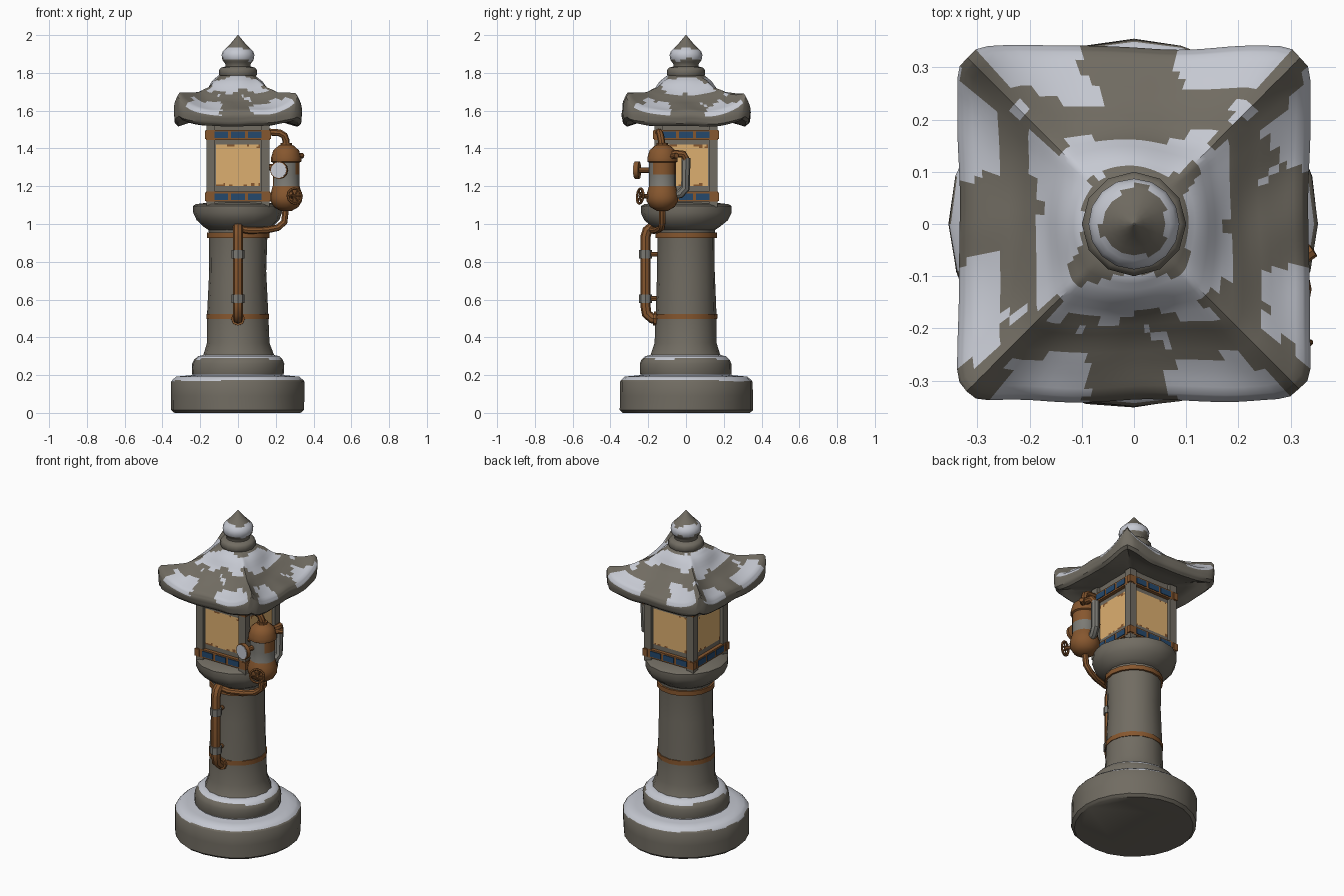
import bpy, bmesh, math
from mathutils import Vector, Matrix, noise

if "Cube" in bpy.data.objects:
    bpy.data.objects.remove(bpy.data.objects["Cube"])


def material(name, rgb):
    m = bpy.data.materials.new(name)
    m.diffuse_color = (*rgb, 1)
    m.use_nodes = True
    m.node_tree.nodes["Principled BSDF"].inputs["Base Color"].default_value = m.diffuse_color
    return m


STONE = material("stone", (0.165, 0.15, 0.122))
SNOW = material("snow", (0.56, 0.58, 0.64))
RUST = material("rusty copper", (0.24, 0.095, 0.028))
BLUE = material("dark blue enamel", (0.018, 0.065, 0.15))
GLOW = material("amber paper", (0.72, 0.43, 0.16))
METAL = material("grey metal", (0.2, 0.195, 0.175))


def wob(p, scale=6.0):
    return noise.noise(Vector(p) * scale)


def finish(name, bm, mats, rule=None):
    """Make an object from a bmesh; rule(centre, normal) gives a material slot."""
    bmesh.ops.recalc_face_normals(bm, faces=bm.faces)
    bm.normal_update()
    for f in bm.faces:
        if rule:
            f.material_index = rule(f.calc_center_median(), f.normal)
    me = bpy.data.meshes.new(name)
    bm.to_mesh(me)
    bm.free()
    for m in mats:
        me.materials.append(m)
    ob = bpy.data.objects.new(name, me)
    bpy.context.collection.objects.link(ob)
    return ob


def lathe(name, prof, segs, mats, rule=None, centre=(0, 0), rough=0.0, shape=None):
    """Rings stacked along (radius, z) profile; shape() may bend each ring."""
    bm = bmesh.new()
    rings = []
    for r, z in prof:
        ring = []
        for i in range(segs):
            a = 2 * math.pi * i / segs
            p = shape(r, z, a) if shape else Vector((r * math.cos(a), r * math.sin(a), z))
            k = 1 + rough * wob(p, 5) / max(r, 0.05)
            ring.append(bm.verts.new((p.x * k + centre[0], p.y * k + centre[1], p.z)))
        rings.append(ring)
    for lo, hi in zip(rings, rings[1:]):
        for i in range(segs):
            j = (i + 1) % segs
            bm.faces.new((lo[i], lo[j], hi[j], hi[i]))
    bm.faces.new(rings[0][::-1])
    bm.faces.new(rings[-1])
    return finish(name, bm, mats, rule)


def box(name, lo, hi, mat, turn=0):
    bm = bmesh.new()
    bmesh.ops.create_cube(bm, size=1)
    for v in bm.verts:
        v.co = Vector([l + (h - l) * (c + 0.5) for l, h, c in zip(lo, hi, v.co)])
    bm.transform(Matrix.Rotation(turn * math.pi / 2, 4, 'Z'))
    return finish(name, bm, [mat])


def tube(name, pts, r, mat, res=2, cyclic=False):
    cu = bpy.data.curves.new(name, 'CURVE')
    cu.dimensions = '3D'
    cu.bevel_depth, cu.bevel_resolution, cu.use_fill_caps = r, res, True
    sp = cu.splines.new('POLY')
    sp.points.add(len(pts) - 1)
    for q, p in zip(sp.points, pts):
        q.co = (*p, 1)
    sp.use_cyclic_u = cyclic
    cu.materials.append(mat)
    ob = bpy.data.objects.new(name, cu)
    bpy.context.collection.objects.link(ob)
    return ob


def resample(prof, n):
    out = []
    for (r0, z0), (r1, z1) in zip(prof, prof[1:]):
        out += [(r0 + (r1 - r0) * k / n, z0 + (z1 - z0) * k / n) for k in range(n)]
    return out + [prof[-1]]


# --- plinth, with snow lying on its two ledges
def ledge_snow(c, n):
    w = 0.012 * wob(c, 9)
    return int(0.172 + w < c.z < 0.205 or (0.284 + w < c.z < 0.32 and n.z > 0.15))


plinth = [(0.335, 0), (0.352, 0.015), (0.352, 0.165), (0.345, 0.175), (0.325, 0.192), (0.24, 0.2),
          (0.243, 0.21), (0.243, 0.26), (0.235, 0.28), (0.215, 0.3), (0.17, 0.31)]
lathe("plinth", resample(plinth, 2), 24, [STONE, SNOW], ledge_snow, rough=0.008)

# --- pillar, its metal bands and the platform
lathe("pillar", [(0.195, 0.29), (0.185, 0.31), (0.165, 0.37), (0.16, 0.5), (0.152, 0.75),
                 (0.153, 0.95), (0.16, 1.0)], 16, [STONE], rough=0.008)
for z in (0.51, 0.94):
    lathe("pillar_band", [(0.14, z - 0.015), (0.164, z - 0.014), (0.164, z + 0.014), (0.14, z + 0.015)],
          16, [RUST], rough=0.005)
lathe("platform", [(0.15, 0.965), (0.18, 0.985), (0.22, 1.02), (0.237, 1.06), (0.236, 1.095),
                   (0.22, 1.105), (0.14, 1.115)], 16, [STONE], rough=0.012)

# --- lantern chamber
box("chamber", (-0.148, -0.148, 1.09), (0.148, 0.148, 1.56), STONE)


def window_rust(c, n):
    s = max(abs(c.x), abs(c.y)) > 0.1499
    t = min(abs(c.x), abs(c.y))
    edge = (abs(c.z - 1.31) > 0.095) and t > 0.07
    return int(s and (edge or abs(c.z - 1.31) > 0.102) and wob(c, 45) > 0.12)


for k in range(4):
    box("corner_post", (-0.168, -0.168, 1.09), (-0.122, -0.122, 1.54), STONE, k)
    # amber window with ragged rusty edges
    bm = bmesh.new()
    bmesh.ops.create_grid(bm, x_segments=24, y_segments=24, size=1)
    for v in bm.verts:
        v.co = Vector((v.co.x * 0.117, -0.152, 1.31 + v.co.y * 0.11))
    bm.transform(Matrix.Rotation(k * math.pi / 2, 4, 'Z'))
    win = finish("window", bm, [GLOW, RUST], window_rust)
    # copper rails with blue inlays
    for z in (1.145, 1.472):
        box("rail", (-0.166, -0.169, z - 0.026), (0.166, -0.145, z + 0.026), RUST, k)
        for x in (-0.088, 0, 0.088):
            box("blue_inlay", (x - 0.036, -0.173, z - 0.017), (x + 0.036, -0.168, z + 0.017), BLUE, k)
        box("rail_corner", (-0.174, -0.174, z - 0.022), (-0.145, -0.145, z + 0.022), RUST, k)


# --- roof: square rings with lifted corners
def roof_shape(r, z, a):
    c, s = abs(math.cos(a)), abs(math.sin(a))
    t = min(c, s) / max(c, s)
    sq = min(1 / max(c, s), 1.33)
    f = min(max((r - 0.09) / 0.1, 0), 1)
    k = r * (1 + (sq - 1) * f)
    lift = t ** 4 * 0.1 * min(max((r - 0.1) / 0.235, 0), 1) ** 1.3
    if z < 1.565:
        lift *= 0.35
    p = Vector((k * math.cos(a), k * math.sin(a), z + lift))
    p.z += 0.01 * wob(p, 8) * f
    return p


def roof_snow(c, n):
    x, y = abs(c.x), abs(c.y)
    d, t = max(x, y), min(x, y)
    w = 0.035 * wob(c, 11)
    if n.z < 0.1 or c.z < 1.57:
        return 0
    upper = 0.105 < d + w < 0.178 and (d - t > 0.015 + w or d < 0.14)
    eave = d + w > 0.25 and 0.085 < t + w * 1.6 and d - t > 0.04 + w
    return int(upper or eave or (0.2 < d < 0.24 and wob(c, 16) > 0.42))


roof = [(0.14, 1.545), (0.25, 1.54), (0.315, 1.52), (0.332, 1.535), (0.338, 1.575), (0.325, 1.598),
        (0.28, 1.62), (0.22, 1.655), (0.17, 1.70), (0.135, 1.755), (0.1, 1.785), (0.06, 1.79)]
lathe("roof", resample(roof, 3), 128, [STONE, SNOW], roof_snow, rough=0.012, shape=roof_shape)

# --- finial: collar, snowy bulb and point
lathe("finial_collar", [(0.085, 1.77), (0.1, 1.79), (0.1, 1.815), (0.09, 1.828), (0.06, 1.835)], 12, [STONE])
bulb = [(0.065, 1.82), (0.066, 1.845), (0.083, 1.87), (0.087, 1.895), (0.08, 1.915), (0.06, 1.935),
        (0.035, 1.96), (0.002, 2.0)]
lathe("finial", resample(bulb, 2), 16, [STONE, SNOW],
      lambda c, n: int(1.872 < c.z + 0.02 * wob(c, 20) < 1.932))

# --- downpipe on the front of the pillar
tube("downpipe", [(0, -0.14, 0.495), (0, -0.18, 0.5), (0, -0.208, 0.525), (0, -0.215, 0.57), (0, -0.215, 0.93),
                  (0, -0.205, 0.965), (0, -0.18, 0.985), (0, -0.14, 0.985)], 0.027, RUST)
tube("pipe_end_flange", [(0, -0.14, 0.497), (0, -0.172, 0.499)], 0.037, RUST)
for z in (0.605, 0.84):
    tube("pipe_collar", [(0, -0.215, z - 0.022), (0, -0.215, z + 0.022)], 0.034, METAL)
    tube("pipe_bracket", [(0, -0.14, z), (0, -0.21, z)], 0.013, RUST)
tube("feed_pipe", [(0.0, -0.18, 0.975), (0.06, -0.175, 0.965), (0.15, -0.15, 0.968), (0.21, -0.13, 0.98),
                   (0.245, -0.125, 1.01), (0.255, -0.125, 1.1)], 0.018, RUST)

# --- boiler on the right-hand corner
CX, CY = 0.255, -0.125
can = [(0.03, 1.07), (0.065, 1.09), (0.083, 1.12), (0.085, 1.15), (0.073, 1.195), (0.071, 1.2),
       (0.071, 1.325), (0.08, 1.33), (0.08, 1.35), (0.068, 1.39), (0.04, 1.415), (0.025, 1.42)]
lathe("boiler", resample(can, 2), 16, [RUST, METAL],
      lambda c, n: int(1.2 < c.z < 1.325 and wob(c, 12) > -0.22), (CX, CY))
tube("top_pipe", [(CX, CY, 1.4), (CX, CY - 0.005, 1.44), (0.245, -0.135, 1.468), (0.22, -0.14, 1.483),
                  (0.14, -0.145, 1.488)], 0.019, RUST)
tube("top_pipe_nut", [(CX, CY, 1.405), (CX, CY, 1.43)], 0.03, RUST)
for z in (1.15, 1.3):
    tube("boiler_mount", [(0.14, -0.13, z), (CX, CY, z)], 0.018, RUST)

# side arm and grey return tube
tube("side_arm", [(0.265, -0.11, 1.365), (0.3, -0.05, 1.372), (0.295, -0.015, 1.37), (0.285, 0.0, 1.34)], 0.02, RUST)
tube("side_spout", [(0.27, -0.1, 1.355), (0.343, -0.05, 1.362)], 0.014, RUST)
tube("return_tube", [(0.283, 0.0, 1.35), (0.28, -0.003, 1.19), (0.27, -0.03, 1.16), (0.26, -0.08, 1.15)], 0.024, METAL)

# pressure gauge, facing front and slightly left
g0, g1 = Vector((0.235, -0.17, 1.285)), Vector((0.217, -0.262, 1.285))
gd = (g1 - g0).normalized()
tube("gauge_stem", [g0, g1], 0.015, RUST)
tube("gauge_case", [g1 - gd * 0.016, g1 + gd * 0.008], 0.047, RUST, 4)
tube("gauge_face", [g1 + gd * 0.007, g1 + gd * 0.011], 0.042, SNOW, 4)

# valve wheel, tilted to the right
v0 = Vector((0.3, -0.243, 1.148))
ax = Vector((0.4, -0.9, 0.1)).normalized()
u = ax.cross(Vector((0, 0, 1))).normalized()
w = ax.cross(u)
ring = [v0 + (u * math.cos(i * math.pi / 6) + w * math.sin(i * math.pi / 6)) * 0.04 for i in range(12)]
tube("valve_wheel", ring, 0.007, RUST, 1, True)
tube("valve_stem", [(CX + 0.015, CY - 0.05, 1.145), v0], 0.011, RUST)
for i in (0, 2, 4):
    tube("valve_spoke", [ring[i], ring[i + 6]], 0.004, RUST, 1)

# --- turn curves into meshes and smooth everything by angle
bpy.ops.object.select_all(action='SELECT')
bpy.context.view_layer.objects.active = bpy.data.objects["downpipe"]
bpy.ops.object.convert(target='MESH')
bpy.ops.object.select_all(action='SELECT')
bpy.ops.object.shade_smooth_by_angle(angle=math.radians(40))
